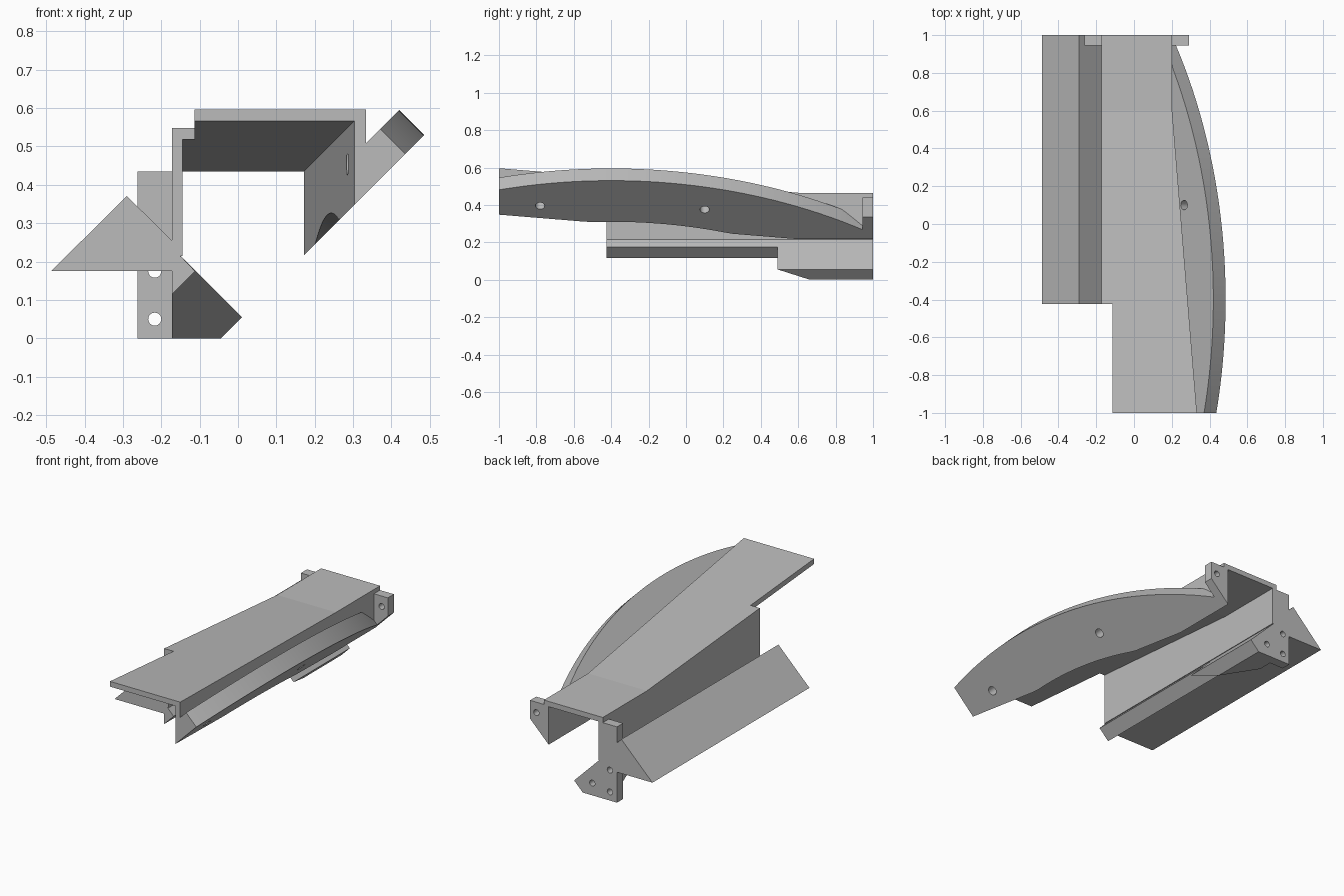
import bpy, bmesh, math
from mathutils import Vector

old = bpy.data.objects.get("Cube")
if old:
    bpy.data.objects.remove(old, do_unlink=True)

grey = bpy.data.materials.new("plain grey")
grey.use_nodes = True
grey.diffuse_color = (0.5, 0.5, 0.5, 1)
for node in grey.node_tree.nodes:
    if node.type == 'BSDF_PRINCIPLED':
        node.inputs["Base Color"].default_value = (0.5, 0.5, 0.5, 1)


def loft(name, sections):
    """Skin a list of closed sections, each a list of (x, y, z)."""
    bm = bmesh.new()
    rings = [[bm.verts.new(p) for p in s] for s in sections]
    n = len(rings[0])
    for a, b in zip(rings, rings[1:]):
        for i in range(n):
            j = (i + 1) % n
            bm.faces.new((a[i], a[j], b[j], b[i]))
    bm.faces.new(rings[0][::-1])
    bm.faces.new(rings[-1])
    bmesh.ops.remove_doubles(bm, verts=bm.verts[:], dist=1e-4)
    bmesh.ops.dissolve_degenerate(bm, edges=bm.edges[:], dist=1e-4)
    bmesh.ops.recalc_face_normals(bm, faces=bm.faces[:])
    mesh = bpy.data.meshes.new(name)
    bm.to_mesh(mesh)
    bm.free()
    mesh.materials.append(grey)
    ob = bpy.data.objects.new(name, mesh)
    bpy.context.collection.objects.link(ob)
    return ob


def prism(name, profile, y0, y1):
    return loft(name, [[(x, y, z) for x, z in profile] for y in (y0, y1)])


def drill(ob, start, end, radius):
    """Cut a round hole running from start to end."""
    a, b = Vector(start), Vector(end)
    axis = b - a
    bpy.ops.mesh.primitive_cylinder_add(vertices=24, radius=radius, depth=axis.length,
                                        location=(a + b) / 2)
    cutter = bpy.context.object
    cutter.rotation_euler = axis.to_track_quat('Z', 'Y').to_euler()
    cutter.hide_render = True
    cutter.data.materials.append(grey)
    mod = ob.modifiers.new("hole", 'BOOLEAN')
    mod.operation = 'DIFFERENCE'
    mod.solver = 'EXACT'
    mod.object = cutter
    bpy.context.view_layer.update()
    bpy.context.view_layer.objects.active = ob
    bpy.ops.object.modifier_apply(modifier=mod.name)
    bpy.data.objects.remove(cutter, do_unlink=True)


BEND, SHEET = 0.6, 0.03


def taper(y):
    """The drop and narrowing from the front end to the bend line."""
    return 0.131 * min((y + 1) / (1 + BEND), 1)


def top(y):
    return 0.596 - taper(y)


def side(y):
    return 0.333 - taper(y)


def arc(y, peak, radius):
    """Height of an arc that lies in the 45 degree fin plane."""
    return peak - (radius - math.sqrt(radius ** 2 - (y + 0.4) ** 2)) / math.sqrt(2)


# Top plate, stepped in at the front
stations = [(-1, -0.113), (-0.424, -0.113), (-0.424, -0.172), (BEND, -0.172), (1, -0.172)]
loft("top_plate", [[(x, y, top(y) - SHEET), (side(y), y, top(y) - SHEET),
                    (side(y), y, top(y)), (x, y, top(y))] for y, x in stations])

# Left-hand vertical wall
loft("inner_wall", [[(-0.172, y, 0.215), (-0.145, y, 0.215),
                     (-0.145, y, top(y) - SHEET), (-0.172, y, top(y) - SHEET)]
                    for y in (-0.424, BEND, 1)])


# Side wall with its slanted, arc-edged fin
def fin_section(y):
    outer, inner = side(y), side(y) - SHEET
    under = top(y) - SHEET
    low = max(arc(y, 0.53, 2.62) - 0.045, outer)
    cut = max(arc(y, 0.31, 2.32), inner + 0.045)
    root = min(outer + 0.175, 2 * low + 0.045 - outer)
    tip = max(low - 0.065, outer)
    tip_z = low + 0.11 if tip > outer else root
    points = [(inner, 2 * cut - 0.045 - inner), (cut - 0.045, cut), (low, low + 0.045),
              (tip, tip_z), (outer, root), (outer, under), (inner, under)]
    return [(x, y, z) for x, z in points]


ys = sorted([-1 + i / 20 for i in range(41)] + [0.83])
fin = loft("arched_fin", [fin_section(y) for y in ys])
for y, z in ((-0.78, 0.395), (0.1, 0.375)):
    x = z - 0.045
    drill(fin, (x + 0.03, y, z - 0.03), (x - 0.075, y, z + 0.075), 0.025)

# Small lug at the back of the fin
lug = prism("rear_lug", [(0.172, 0.217), (0.29, 0.335), (0.29, 0.44), (0.172, 0.44)], 0.945, 1)
drill(lug, (0.25, 0.9, 0.38), (0.25, 1.1, 0.38), 0.017)

# Long triangular bar and the slanted rail beside it
bar = prism("triangular_bar", [(-0.487, 0.175), (-0.172, 0.175), (-0.172, 0.255),
                               (-0.29, 0.371)], -0.424, 1)
prism("slanted_rail", [(-0.172, 0.115), (-0.112, 0.175), (-0.145, 0.21),
                       (-0.172, 0.235)], -0.424, 1)

# Rear bracket with a sloping front face
corners = [(-0.172, 0.237), (0.01, 0.055), (-0.045, 0), (-0.172, 0)]
bracket = loft("rear_bracket", [[(x, 0.49 + 1.57 * (0.065 - x - z), z) for x, z in corners],
                                [(x, 1, z) for x, z in corners]])
drill(bracket, (-0.105, 0.93, 0.07), (-0.105, 1.1, 0.07), 0.017)

# Upright mounting plate at the back
mount = prism("mounting_plate", [(-0.262, 0), (-0.172, 0), (-0.172, 0.435),
                                 (-0.262, 0.435)], 0.945, 1)
for z in (0.05, 0.175):
    for part in (mount, bar):
        if part is mount or z > 0.1:
            drill(part, (-0.217, 0.93, z), (-0.217, 1.1, z), 0.017)

# Smooth the arc and the holes, keep the folds sharp
bpy.ops.object.select_all(action='DESELECT')
for part in (fin, lug, bracket, mount, bar):
    part.select_set(True)
    bpy.context.view_layer.objects.active = part
bpy.ops.object.shade_smooth_by_angle(angle=math.radians(20))
